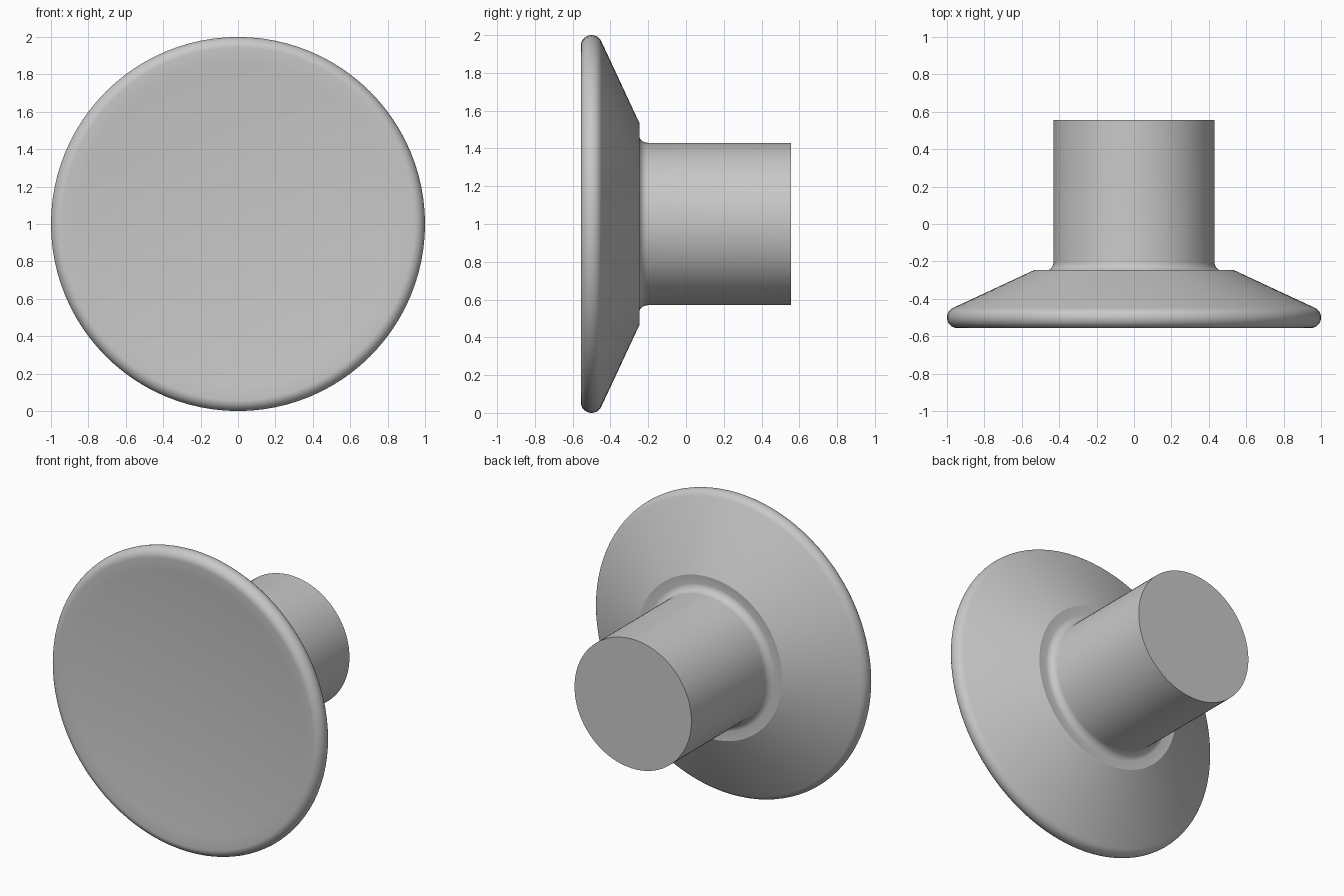
import bpy, bmesh
from math import sin, cos, radians, tau
from mathutils import Matrix, Vector

cube = bpy.data.objects.get("Cube")
if cube:
    bpy.data.objects.remove(cube, do_unlink=True)

grey = bpy.data.materials.new("satin grey")
grey.use_nodes = True
colour = (0.58, 0.58, 0.58, 1)
grey.diffuse_color = colour
grey.node_tree.nodes["Principled BSDF"].inputs["Base Color"].default_value = colour


def arc(r, y, radius, start, end, steps):
    """Profile points (radius, y) along a circular arc, angles in degrees."""
    angles = [radians(start + (end - start) * i / steps) for i in range(steps + 1)]
    return [(r + radius * cos(a), y + radius * sin(a)) for a in angles]


def dish(radius, y, depth, steps):
    """Profile points of a shallow hollow, from its centre out to its edge."""
    return [(radius * i / steps, y + depth * (1 - (i / steps) ** 2)) for i in range(steps)]


def lathe(name, profile, segments=96):
    """Turn a profile about the y axis through the knob's centre."""
    bm = bmesh.new()
    verts = [bm.verts.new((r, y, 0)) for r, y in profile]
    edges = [bm.edges.new(pair) for pair in zip(verts, verts[1:])]
    bmesh.ops.spin(bm, geom=verts + edges, cent=(0, 0, 0), axis=(0, 1, 0),
                   angle=tau, steps=segments, use_duplicate=False)
    bmesh.ops.remove_doubles(bm, verts=bm.verts, dist=0.0005)
    bmesh.ops.recalc_face_normals(bm, faces=bm.faces)
    bmesh.ops.transform(bm, matrix=Matrix.Translation(Vector((0, 0, 1))), verts=bm.verts)
    mesh = bpy.data.meshes.new(name)
    bm.to_mesh(mesh)
    bm.free()
    mesh.materials.append(grey)
    obj = bpy.data.objects.new(name, mesh)
    bpy.context.collection.objects.link(obj)
    bpy.ops.object.select_all(action="DESELECT")
    obj.select_set(True)
    bpy.context.view_layer.objects.active = obj
    bpy.ops.object.shade_smooth_by_angle(angle=radians(20))


# Dished front, rounded rim, conical back, filleted neck and stem in one turning
profile = dish(0.943, -0.557, 0.045, 12)
profile += arc(0.943, -0.5, 0.057, -90, 65, 14)
profile += [(0.535, -0.247)]
profile += arc(0.48, -0.202, 0.05, 265, 180, 8)
profile += [(0.43, 0.557), (0, 0.557)]
lathe("knob", profile)
